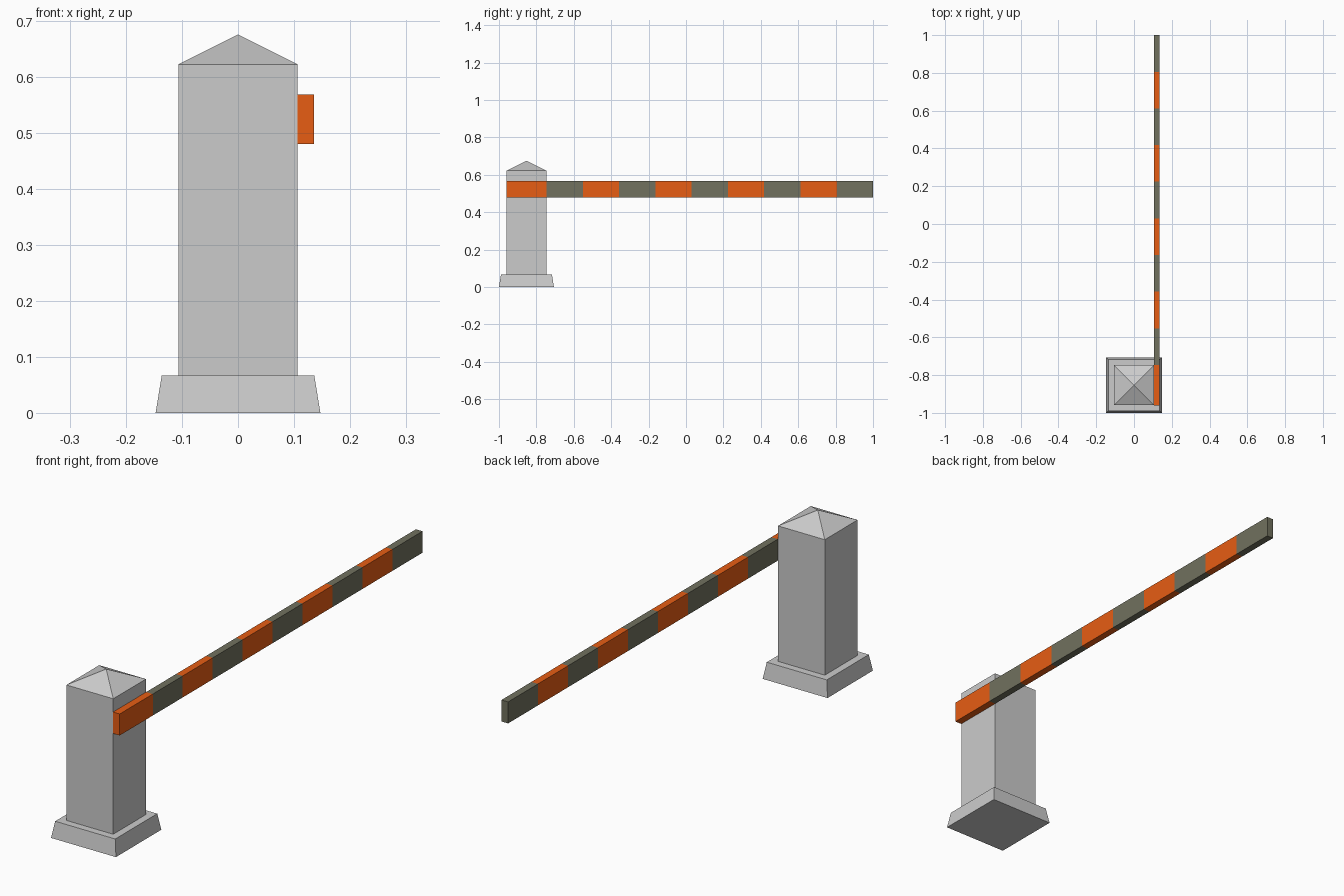
import bpy, bmesh

if "Cube" in bpy.data.objects:
    bpy.data.objects.remove(bpy.data.objects["Cube"])

POST_Y = -0.853


def finish(name, bm):
    bmesh.ops.recalc_face_normals(bm, faces=bm.faces)
    mesh = bpy.data.meshes.new(name)
    bm.to_mesh(mesh)
    bm.free()
    obj = bpy.data.objects.new(name, mesh)
    bpy.context.collection.objects.link(obj)
    return obj


def square_ring(bm, h, z):
    return [bm.verts.new((sx * h, POST_Y + sy * h, z))
            for sx, sy in ((-1, -1), (1, -1), (1, 1), (-1, 1))]


def bridge(bm, a, b):
    return [bm.faces.new((a[i], a[(i + 1) % 4], b[(i + 1) % 4], b[i])) for i in range(4)]


def material(name, color):
    mat = bpy.data.materials.new(name)
    mat.diffuse_color = (*color, 1)
    mat.use_nodes = True
    mat.node_tree.nodes["Principled BSDF"].inputs["Base Color"].default_value = mat.diffuse_color
    return mat


# Tapered plinth
bm = bmesh.new()
low, high = square_ring(bm, 0.147, 0), square_ring(bm, 0.136, 0.067)
bridge(bm, low, high)
bm.faces.new(low)
bm.faces.new(high)
finish("plinth", bm)

# Square post with pyramid cap
bm = bmesh.new()
low, high = square_ring(bm, 0.106, 0.067), square_ring(bm, 0.106, 0.622)
bridge(bm, low, high)
bm.faces.new(low)
apex = bm.verts.new((0, POST_Y, 0.675))
for i in range(4):
    bm.faces.new((high[i], high[(i + 1) % 4], apex))
finish("post", bm)

# Striped barrier arm: first stripe at the post, then nine equal stripes
stops = [-0.96] + [-0.746 + i * 1.746 / 9 for i in range(10)]
bm = bmesh.new()
rings = [[bm.verts.new((x, y, z)) for x, z in
          ((0.106, 0.48), (0.136, 0.48), (0.136, 0.568), (0.106, 0.568))]
         for y in stops]
for i in range(10):
    for face in bridge(bm, rings[i], rings[i + 1]):
        face.material_index = i % 2
bm.faces.new(rings[0]).material_index = 0
bm.faces.new(rings[-1]).material_index = 1
arm = finish("barrier_arm", bm)
arm.data.materials.append(material("orange", (0.8, 0.11, 0.007)))
arm.data.materials.append(material("dark_olive", (0.165, 0.165, 0.113)))
